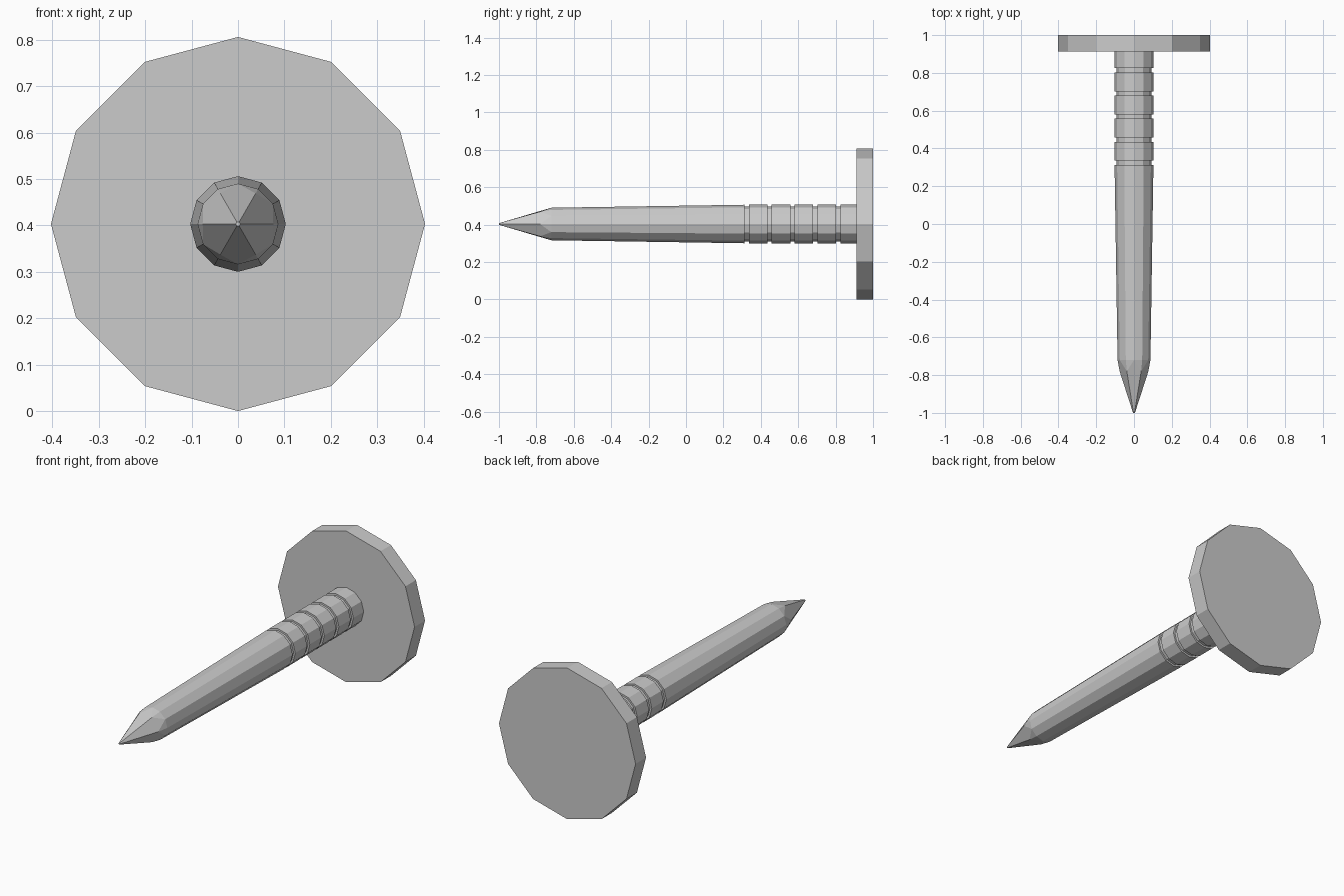
import bpy, bmesh
from math import cos, sin, pi

if "Cube" in bpy.data.objects:
    bpy.data.objects.remove(bpy.data.objects["Cube"])

SIDES = 12
CZ = 0.403


def ring(bm, y, r, n=SIDES):
    return [bm.verts.new((r * cos(2 * pi * i / n), y, CZ + r * sin(2 * pi * i / n)))
            for i in range(n)]


def loft(bm, profile):
    rings = [ring(bm, y, r) for y, r in profile]
    for a, b in zip(rings, rings[1:]):
        for i in range(SIDES):
            j = (i + 1) % SIDES
            bm.faces.new((a[i], a[j], b[j], b[i]))
    return rings


def finish(bm, name):
    bmesh.ops.recalc_face_normals(bm, faces=bm.faces[:])
    mesh = bpy.data.meshes.new(name)
    bm.to_mesh(mesh)
    bm.free()
    bpy.context.collection.objects.link(bpy.data.objects.new(name, mesh))


# Flat twelve-sided head
bm = bmesh.new()
rings = loft(bm, [(1.0, 0.403), (0.912, 0.403)])
for r in rings:
    bm.faces.new(r)
finish(bm, "nail_head")

# Shank with five grip grooves, tapering towards the tip
R, GROOVE = 0.103, 0.093
profile = [(0.92, R)]
for k in range(5):
    top = 0.825 - k * 0.1223
    profile += [(top, R), (top, GROOVE), (top - 0.023, GROOVE), (top - 0.023, R)]
profile.append((-0.72, 0.087))

bm = bmesh.new()
rings = loft(bm, profile)
bm.faces.new(rings[0])

# Six-faceted point: facets run to odd shank corners, even corners are chamfered
last = rings[-1]
shoulder = ring(bm, -0.78, 0.076, 6)
tip = ring(bm, -1.0, 0.005, 6)
for i in range(6):
    j = (i + 1) % 6
    odd, even, prev = last[2 * i + 1], last[2 * i], last[2 * i - 1]
    bm.faces.new((shoulder[i], odd, shoulder[j], tip[j], tip[i]))
    bm.faces.new((prev, even, shoulder[i]))
    bm.faces.new((even, odd, shoulder[i]))
bm.faces.new(tip)
finish(bm, "nail_shank")
